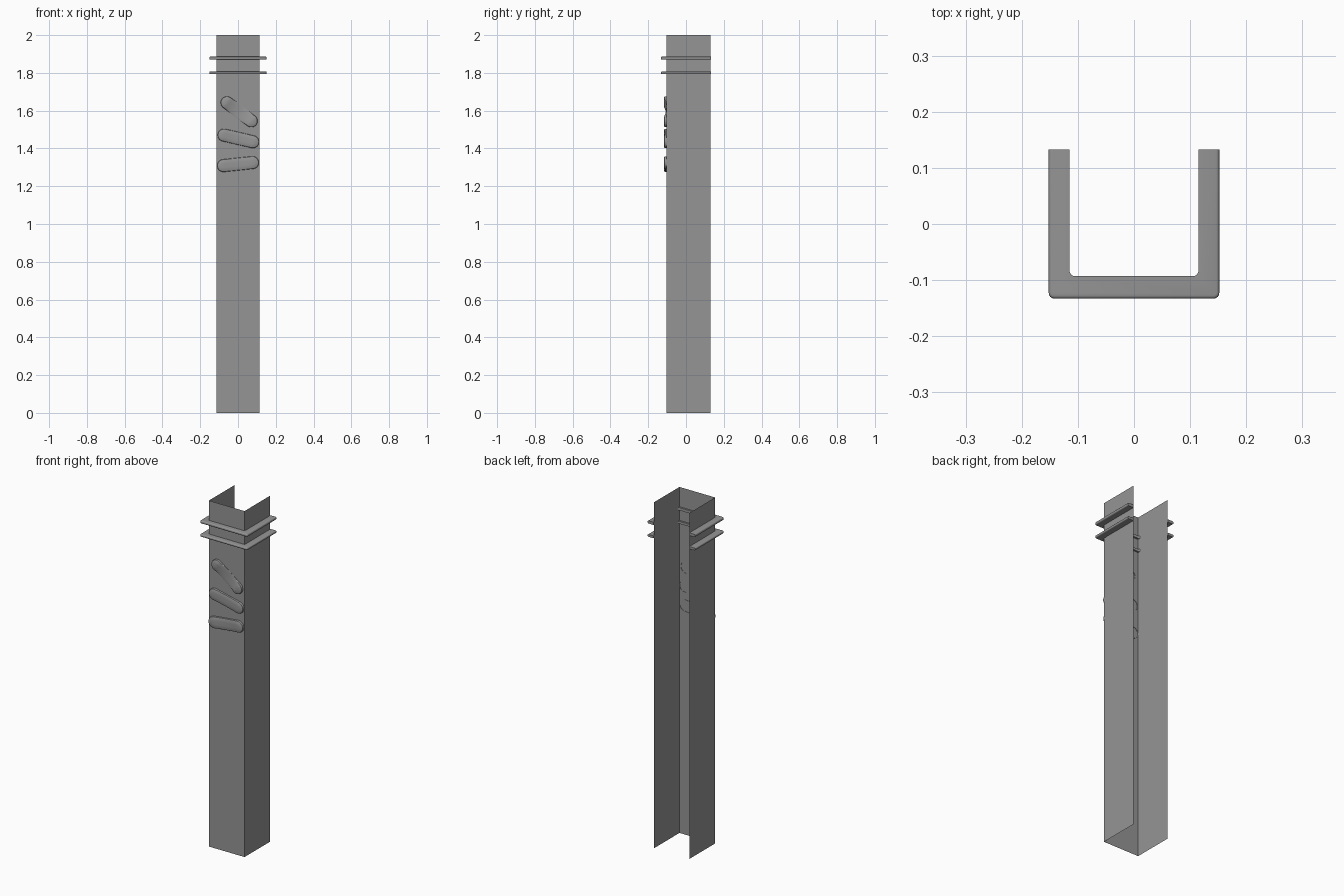
import bpy, bmesh, math
from mathutils import Matrix, Vector

cube = bpy.data.objects.get("Cube")
if cube:
    bpy.data.objects.remove(cube)

grey = bpy.data.materials.new("plain grey")
grey.use_nodes = True
tone = (0.3, 0.3, 0.3, 1)
grey.diffuse_color = tone
grey.node_tree.nodes["Principled BSDF"].inputs["Base Color"].default_value = tone

HALF, FRONT, BACK = 0.114, -0.103, 0.131


def finish(name, bm, smooth=True):
    mesh = bpy.data.meshes.new(name)
    bm.to_mesh(mesh)
    bm.free()
    obj = bpy.data.objects.new(name, mesh)
    bpy.context.collection.objects.link(obj)
    mesh.materials.append(grey)
    if smooth:
        bpy.ops.object.select_all(action='DESELECT')
        obj.select_set(True)
        bpy.context.view_layer.objects.active = obj
        bpy.ops.object.shade_smooth_by_angle(angle=math.radians(35))
    return obj


# Open sheet channel: front panel and two sides
bm = bmesh.new()
plan = [(-HALF, BACK), (-HALF, FRONT), (HALF, FRONT), (HALF, BACK)]
columns = [(bm.verts.new((x, y, 0)), bm.verts.new((x, y, 2))) for x, y in plan]
for a, b in zip(columns, columns[1:]):
    bm.faces.new((a[0], b[0], b[1], a[1]))
finish("channel_shaft", bm, smooth=False)


# Thin U-shaped collars with rounded corners and edges
def collar(name, z, thick):
    out, inn, back, front, step = 0.152, 0.115, 0.133, -0.133, -0.093
    bm = bmesh.new()
    plan = [(-out, back), (-out, front), (out, front), (out, back),
            (inn, back), (inn, step), (-inn, step), (-inn, back)]
    base = bm.faces.new([bm.verts.new((x, y, z - thick / 2)) for x, y in plan])
    up = bmesh.ops.extrude_face_region(bm, geom=[base])["geom"]
    bmesh.ops.translate(bm, vec=(0, 0, thick),
                        verts=[v for v in up if isinstance(v, bmesh.types.BMVert)])
    bmesh.ops.recalc_face_normals(bm, faces=bm.faces)
    corners = [e for e in bm.edges
               if abs(e.verts[0].co.z - e.verts[1].co.z) > thick / 2
               and e.verts[0].co.y < 0]
    bmesh.ops.bevel(bm, geom=corners, offset=0.01, segments=4,
                    profile=0.5, affect='EDGES')
    rims = [e for e in bm.edges
            if abs(e.verts[0].co.z - e.verts[1].co.z) < thick / 2
            and min(v.co.y for v in e.verts) < back - 0.01
            and any(abs(v.co.x) > inn + 0.01 or v.co.y < step - 0.01 for v in e.verts)]
    bmesh.ops.bevel(bm, geom=rims, offset=thick * 0.35, segments=3,
                    profile=0.5, affect='EDGES')
    finish(name, bm)


collar("upper_collar", 1.878, 0.016)
collar("lower_collar", 1.8, 0.014)


# Raised slanted pads; dip sinks the middle of the pad toward the panel
def pad(name, x, z, span, degrees, dip):
    radius, steps = 0.0335, 12
    half = span / 2
    outline = []
    for side in (1, -1):
        for i in range(steps + 1):
            a = math.pi * (i / steps - 0.5)
            outline.append((side * (half + radius * math.cos(a)),
                            side * radius * math.sin(a)))
        for i in range(1, steps):
            outline.append((side * half * (1 - 2 * i / steps), side * radius))
    bm = bmesh.new()
    rings = []
    for scale, rise in ((1, -0.002), (1, 0.007), (0.95, 0.011), (0.85, 0.013), (0.3, 0.014)):
        ring = []
        for u, v in outline:
            core = max(-half, min(half, u))
            lift = rise
            if rise > 0:
                lift *= 1 - dip * (1 - (core / half) ** 2)
            ring.append(bm.verts.new((core + (u - core) * scale, -lift, v * scale)))
        rings.append(ring)
    count = len(outline)
    for low, high in zip(rings, rings[1:]):
        for i in range(count):
            j = (i + 1) % count
            bm.faces.new((low[i], low[j], high[j], high[i]))
    bm.faces.new(rings[-1])
    bmesh.ops.triangulate(bm, faces=[f for f in bm.faces if len(f.verts) > 4])
    bmesh.ops.recalc_face_normals(bm, faces=bm.faces)
    turn = Matrix.Rotation(math.radians(-degrees), 4, 'Y')
    bm.transform(Matrix.Translation(Vector((x, FRONT, z))) @ turn)
    finish(name, bm)


pad("top_pad", 0.006, 1.594, 0.161, -37, 0.9)
pad("middle_pad", 0.002, 1.453, 0.157, -13, 0.3)
pad("bottom_pad", 0, 1.317, 0.155, 6, 0.3)
